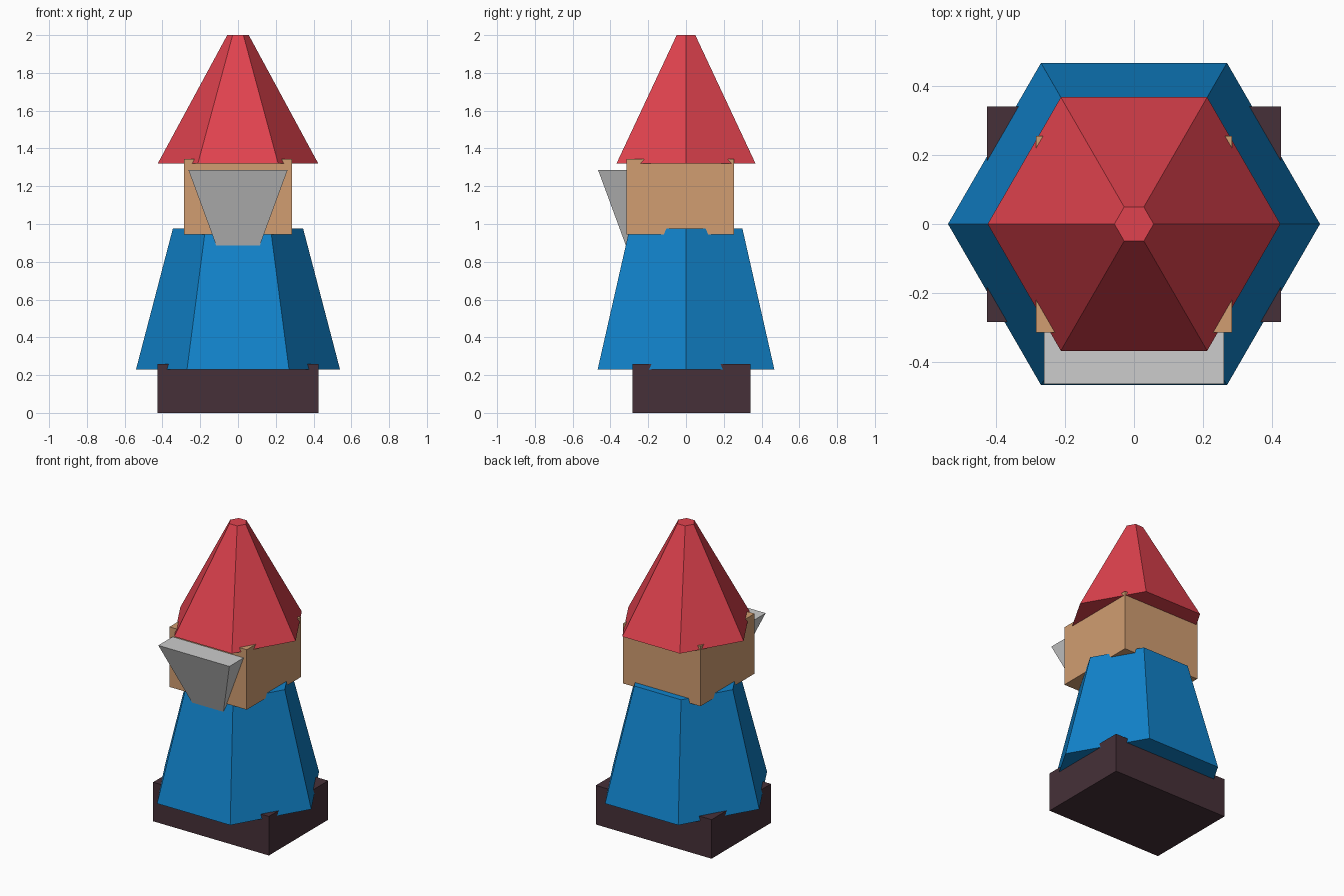
import bpy
from math import radians, sqrt

cube = bpy.data.objects.get("Cube")
if cube:
    bpy.data.objects.remove(cube, do_unlink=True)


def material(name, srgb):
    """Flat material from 8-bit sRGB values, stored as linear."""
    linear = [((c / 255 + 0.055) / 1.055) ** 2.4 for c in srgb]
    mat = bpy.data.materials.new(name)
    mat.use_nodes = True
    mat.diffuse_color = (*linear, 1)
    bsdf = mat.node_tree.nodes["Principled BSDF"]
    bsdf.inputs["Base Color"].default_value = (*linear, 1)
    return mat


def finish(name, mat):
    obj = bpy.context.object
    obj.name = name
    bpy.ops.object.transform_apply(location=False, rotation=True, scale=True)
    obj.data.materials.append(mat)
    return obj


def box(name, mat, size, y, bottom):
    bpy.ops.mesh.primitive_cube_add(size=1, location=(0, y, bottom + size[2] / 2))
    bpy.context.object.scale = size
    return finish(name, mat)


def taper(name, mat, sides, turn, r_bottom, r_top, bottom, top, y=0):
    """Truncated cone with flat sides."""
    bpy.ops.mesh.primitive_cone_add(
        vertices=sides, radius1=r_bottom, radius2=r_top, depth=top - bottom,
        location=(0, y, (bottom + top) / 2), rotation=(0, 0, radians(turn)))
    return finish(name, mat)


red = material("hat red", (224, 66, 78))
blue = material("coat blue", (17, 131, 203))
skin = material("skin tan", (209, 157, 113))
grey = material("beard grey", (204, 204, 204))
brown = material("boot brown", (70, 48, 56))

# Boots and coat
box("boots", brown, (0.854, 0.625, 0.26), 0.028, 0)
taper("coat", blue, 6, 30, 0.54, 0.345, 0.23, 0.975)

# Head, with the beard as an upside-down square taper sunk into it
box("head", skin, (0.57, 0.57, 0.4), -0.03, 0.945)
taper("beard", grey, 4, 45, 0.08 * sqrt(2), 0.262 * sqrt(2), 0.79, 1.285, -0.203)

# Pointed hat
taper("hat", red, 6, 30, 0.425, 0.057, 1.32, 2.0)
